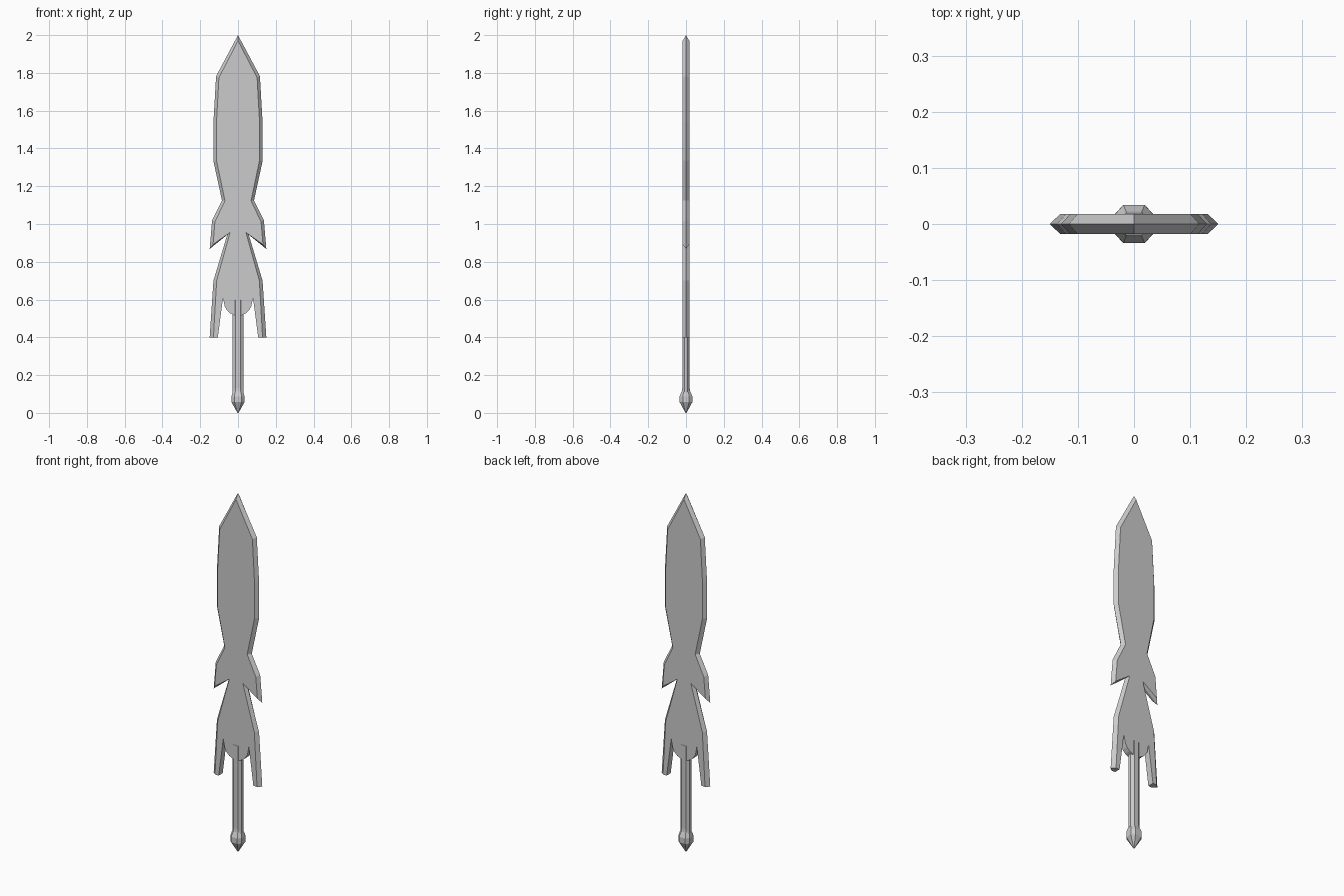
import bpy, math

if "Cube" in bpy.data.objects:
    bpy.data.objects.remove(bpy.data.objects["Cube"])


def make_object(name, verts, faces):
    mesh = bpy.data.meshes.new(name)
    mesh.from_pydata(verts, [], faces)
    mesh.validate()
    obj = bpy.data.objects.new(name, mesh)
    bpy.context.collection.objects.link(obj)
    return obj


def lathe_octagon(name, rings):
    """Eight-sided column; each ring is (z, front half width, half depth, side half width, side depth)."""
    verts, faces = [], []
    for z, fx, fy, sx, sy in rings:
        verts += [(x, y, z) for x, y in ((fx, -fy), (sx, -sy), (sx, sy), (fx, fy),
                                         (-fx, fy), (-sx, sy), (-sx, -sy), (-fx, -fy))]
    for r in range(len(rings) - 1):
        for i in range(8):
            j = (i + 1) % 8
            faces.append((r * 8 + i, r * 8 + j, r * 8 + 8 + j, r * 8 + 8 + i))
    faces.append(tuple(reversed(range(8))))
    faces.append(tuple(range(len(verts) - 8, len(verts))))
    return make_object(name, verts, faces)


# Blade: half outline from tip to bottom, as (rim x, rim z, flat x, flat z)
T = 0.0175
half = [
    (0, 2.0, 0, 1.97),
    (0.116, 1.783, 0.101, 1.775),
    (0.130, 1.54, 0.114, 1.54),
    (0.130, 1.333, 0.114, 1.337),
    (0.085, 1.125, 0.069, 1.123),
    (0.137, 1.02, 0.122, 1.012),
    (0.150, 0.868, 0.132, 0.892),
    (0.057, 0.943, 0.042, 0.955),
    (0.130, 0.70, 0.113, 0.70),
    (0.150, 0.40, 0.130, 0.40),
    (0.107, 0.40, 0.107, 0.40),
    (0.079, 0.612, 0.079, 0.612),
]
for a in (2, 20, 38, 56, 73, 90):
    x, z = 0.075 * math.cos(math.radians(a)), 0.59 - 0.075 * math.sin(math.radians(a))
    half.append((x, z, x, z))
loop = half + [(-a, b, -c, d) for a, b, c, d in reversed(half[1:-1])]
n = len(loop)
verts = [(a, 0, b) for a, b, c, d in loop]
verts += [(c, -T, d) for a, b, c, d in loop]
verts += [(c, T, d) for a, b, c, d in loop]
faces = [tuple(reversed(range(n, 2 * n))), tuple(range(2 * n, 3 * n))]
for i in range(n):
    j = (i + 1) % n
    faces += [(i, n + i, n + j, j), (i, j, 2 * n + j, 2 * n + i)]
make_object("blade", verts, faces)

# Grip: flattened eight-sided bar running into the blade
lathe_octagon("grip", [(0.11, 0.014, 0.0195, 0.029, 0.009),
                       (0.597, 0.014, 0.0195, 0.029, 0.009)])

# Pommel: faceted bulb ending in a point
lathe_octagon("pommel", [(0.135, 0.013, 0.019, 0.027, 0.009),
                         (0.115, 0.014, 0.022, 0.027, 0.011),
                         (0.088, 0.019, 0.034, 0.034, 0.017),
                         (0.058, 0.019, 0.034, 0.035, 0.017),
                         (0.0, 0.002, 0.003, 0.003, 0.0015)])
